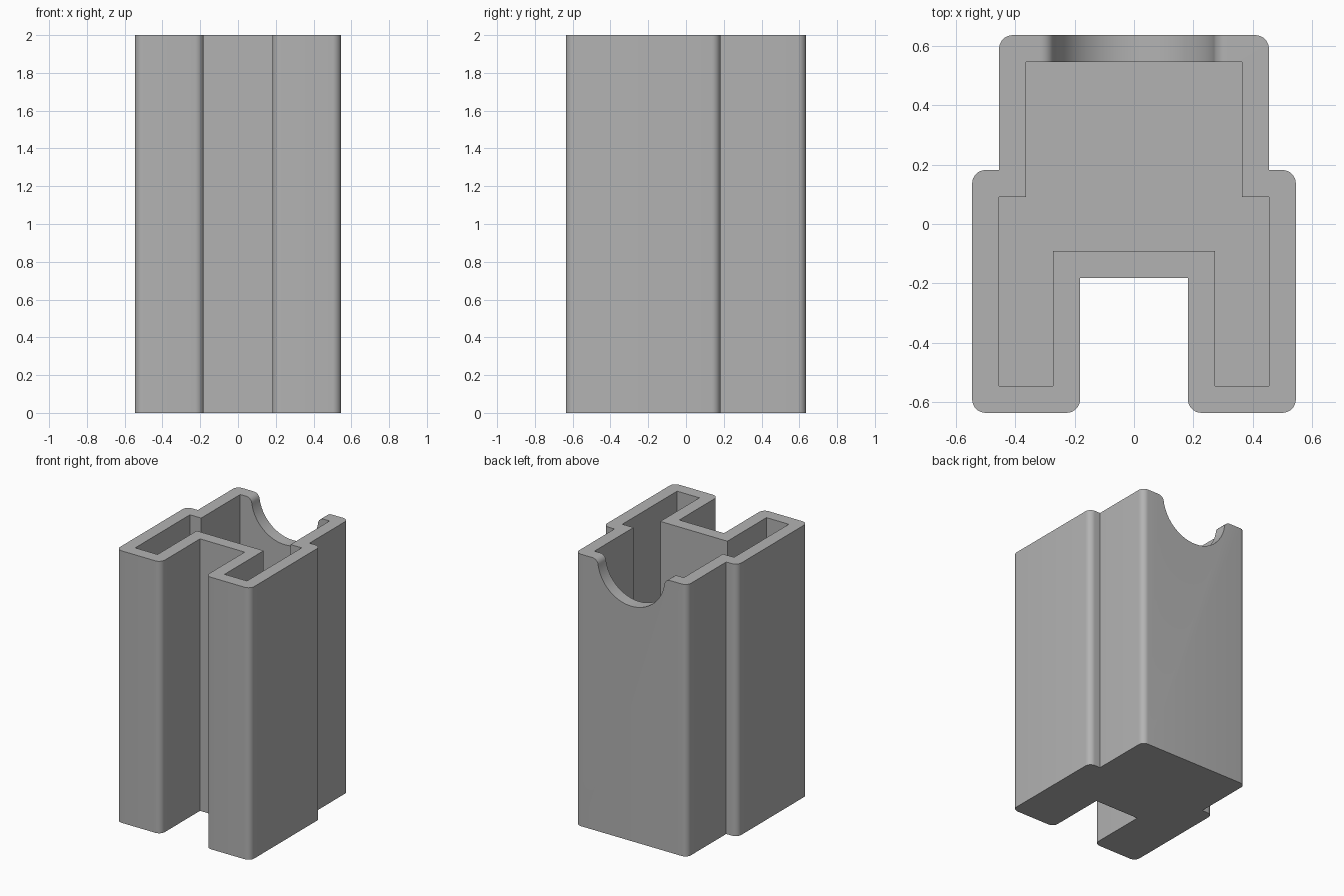
import bpy, bmesh, math
from mathutils import Vector, Matrix

if "Cube" in bpy.data.objects:
    bpy.data.objects.remove(bpy.data.objects["Cube"])

U = 1 / 11            # wall thickness, the module of the whole part
HEIGHT = 22
WALL = 1
FILLET = 0.5


def mirrored(half):
    """Close a right-hand half outline with its mirror image."""
    return half + [(-x, y, r) for x, y, r in reversed(half)]


def rounded(outline, steps=8):
    """Replace each corner that has a radius by a right-angle arc."""
    pts = []
    for i, (x, y, r) in enumerate(outline):
        p = Vector((x, y))
        if not r:
            pts.append(p)
            continue
        a = (Vector(outline[i - 1][:2]) - p).normalized() * r
        b = (Vector(outline[(i + 1) % len(outline)][:2]) - p).normalized() * r
        for k in range(steps + 1):
            t = math.pi / 2 * k / steps
            pts.append(p + a * (1 - math.sin(t)) + b * (1 - math.cos(t)))
    return pts


def prism(name, pts, low, high, turn=Matrix()):
    """Extrude a flat outline from low to high."""
    bm = bmesh.new()
    face = bm.faces.new([bm.verts.new((p[0], p[1], low)) for p in pts])
    top = bmesh.ops.extrude_face_region(bm, geom=[face])["geom"]
    verts = [v for v in top if isinstance(v, bmesh.types.BMVert)]
    bmesh.ops.translate(bm, verts=verts, vec=(0, 0, high - low))
    bm.transform(Matrix.Scale(U, 4) @ turn)
    bmesh.ops.recalc_face_normals(bm, faces=bm.faces[:])
    mesh = bpy.data.meshes.new(name)
    bm.to_mesh(mesh)
    bm.free()
    obj = bpy.data.objects.new(name, mesh)
    bpy.context.collection.objects.link(obj)
    return obj


def cut(obj, cutter):
    mod = obj.modifiers.new("cut", 'BOOLEAN')
    mod.operation = 'DIFFERENCE'
    mod.solver = 'EXACT'
    mod.object = cutter
    bpy.ops.object.modifier_apply(modifier=mod.name)
    bpy.data.objects.remove(cutter)


# Outer body with rounded outside corners
outer = mirrored([(2, -2, 0), (2, -7, FILLET), (6, -7, FILLET),
                  (6, 2, FILLET), (5, 2, 0), (5, 7, FILLET)])
body = prism("holder_body", rounded(outer), 0, HEIGHT)
bpy.context.view_layer.objects.active = body
body.select_set(True)

# Sharp-cornered cavity, open at the top
inner = mirrored([(3, -1, 0), (3, -6, 0), (5, -6, 0),
                  (5, 1, 0), (4, 1, 0), (4, 6, 0)])
cut(body, prism("cavity_cutter", rounded(inner), WALL, HEIGHT + 1))

# Half-round notch in the back wall with rounded lips
R = 3
lip_x = math.sqrt((R + FILLET) ** 2 - FILLET ** 2)
lean = math.asin(FILLET / (R + FILLET))
half = [(lip_x, HEIGHT + 1), (lip_x, HEIGHT)]
for k in range(1, 9):
    a = math.pi / 2 + (math.pi / 2 - lean) * k / 8
    half.append((lip_x + FILLET * math.cos(a), HEIGHT - FILLET + FILLET * math.sin(a)))
for k in range(1, 25):
    a = -lean - (math.pi / 2 - lean) * k / 24
    half.append((R * math.cos(a), HEIGHT + R * math.sin(a)))
notch = half + [(-x, z) for x, z in reversed(half[:-1])]
cut(body, prism("notch_cutter", notch, -7.5, -5.5, Matrix.Rotation(math.pi / 2, 4, 'X')))

# Single grey plastic
grey = bpy.data.materials.new("grey_plastic")
grey.use_nodes = True
colour = (0.45, 0.45, 0.45, 1)
grey.diffuse_color = colour
grey.node_tree.nodes["Principled BSDF"].inputs["Base Color"].default_value = colour
body.data.materials.clear()
body.data.materials.append(grey)

bpy.ops.object.shade_smooth_by_angle(angle=math.radians(30))
